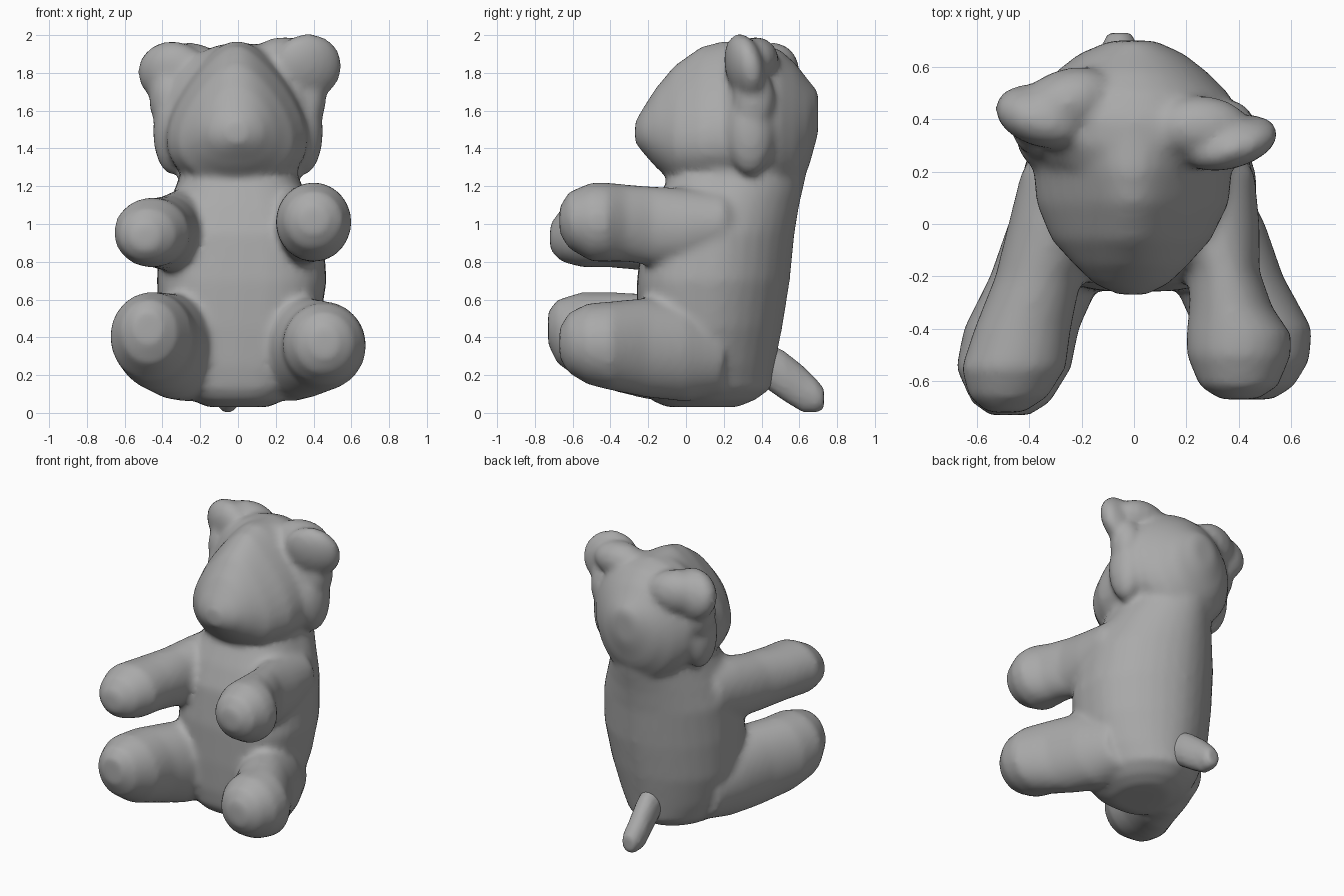
import bpy, bmesh, math
from mathutils import Matrix, Euler

cube = bpy.data.objects.get("Cube")
if cube:
    bpy.data.objects.remove(cube, do_unlink=True)

grey = bpy.data.materials.new("plain grey")
grey.use_nodes = True
COLOUR = (0.4, 0.4, 0.4, 1)
grey.diffuse_color = COLOUR
grey.node_tree.nodes["Principled BSDF"].inputs["Base Color"].default_value = COLOUR


def loft(bm, axis, stations, low_power=1.0, high_power=1.0, sides=32):
    """Skin rings along y or z: (position, x0, x1, low, high[, taper]).
    A power below 1 makes that half of each ring squarer, above 1 slimmer."""
    rings = []
    for t, x0, x1, v0, v1, *taper in stations:
        k = taper[0] if taper else 0
        ring = []
        for i in range(sides):
            a = math.tau * i / sides
            c, s = math.cos(a), math.sin(a)
            p = low_power if s < 0 else high_power
            c = math.copysign(abs(c) ** p, c)
            s = math.copysign(abs(s) ** p, s)
            x = (x0 + x1) / 2 + (x1 - x0) / 2 * c * (1 - k * s)
            v = (v0 + v1) / 2 + (v1 - v0) / 2 * s
            ring.append(bm.verts.new((x, t, v) if axis == "y" else (x, v, t)))
        rings.append(ring)
    for a, b in zip(rings, rings[1:]):
        for i in range(sides):
            j = (i + 1) % sides
            bm.faces.new((a[i], a[j], b[j], b[i]))
    bm.faces.new(rings[0])
    bm.faces.new(rings[-1])


def blob(bm, centre, radii, tilt=(0, 0, 0)):
    """Tilted ellipsoid."""
    m = Matrix.LocRotScale(centre, Euler([math.radians(a) for a in tilt]), radii)
    bmesh.ops.create_uvsphere(bm, u_segments=24, v_segments=16, radius=1, matrix=m)


def finish(bm, name, voxel, smooth):
    """Fuse the overlapping pieces into one soft skin."""
    bmesh.ops.recalc_face_normals(bm, faces=bm.faces)
    me = bpy.data.meshes.new(name)
    bm.to_mesh(me)
    bm.free()
    ob = bpy.data.objects.new(name, me)
    bpy.context.collection.objects.link(ob)
    me.materials.append(grey)
    bpy.context.view_layer.objects.active = ob
    ob.select_set(True)
    fuse = ob.modifiers.new("fuse", 'REMESH')
    fuse.mode = 'VOXEL'
    fuse.voxel_size = voxel
    fuse.use_smooth_shade = True
    soften = ob.modifiers.new("soften", 'SMOOTH')
    soften.factor = 0.5
    soften.iterations = smooth
    for m in ("fuse", "soften"):
        bpy.ops.object.modifier_apply(modifier=m)
    bpy.ops.object.shade_smooth()
    ob.select_set(False)


bm = bmesh.new()
# torso: broad flat belly, rounder back, narrow seat
loft(bm, "z", [
    (0.03, -0.16, 0.16, -0.10, 0.27),
    (0.07, -0.25, 0.25, -0.19, 0.37),
    (0.13, -0.31, 0.31, -0.23, 0.45),
    (0.25, -0.37, 0.37, -0.25, 0.47),
    (0.45, -0.42, 0.43, -0.26, 0.51),
    (0.70, -0.43, 0.47, -0.26, 0.55),
    (0.95, -0.42, 0.45, -0.23, 0.575),
    (1.10, -0.37, 0.39, -0.17, 0.60),
    (1.25, -0.31, 0.32, -0.09, 0.635),
    (1.40, -0.30, 0.30, 0.02, 0.66),
    (1.55, -0.25, 0.25, 0.10, 0.67)], 0.7, 1.1)
# right arm
loft(bm, "y", [
    (-0.72, -0.56, -0.42, 0.86, 1.00),
    (-0.66, -0.63, -0.33, 0.80, 1.08),
    (-0.55, -0.66, -0.26, 0.77, 1.14),
    (-0.40, -0.61, -0.24, 0.77, 1.14),
    (-0.20, -0.53, -0.20, 0.75, 1.15),
    (0.00, -0.48, -0.10, 0.74, 1.18),
    (0.20, -0.43, -0.05, 0.80, 1.18),
    (0.32, -0.32, -0.08, 0.90, 1.12)])
# left arm, with a paw wider than the wrist
loft(bm, "y", [
    (-0.67, 0.33, 0.47, 0.95, 1.09),
    (-0.62, 0.25, 0.55, 0.87, 1.17),
    (-0.50, 0.20, 0.60, 0.80, 1.22),
    (-0.42, 0.20, 0.60, 0.80, 1.22),
    (-0.32, 0.21, 0.53, 0.80, 1.21),
    (-0.18, 0.21, 0.48, 0.78, 1.20),
    (0.00, 0.12, 0.48, 0.76, 1.19),
    (0.20, 0.08, 0.46, 0.82, 1.18),
    (0.32, 0.08, 0.36, 0.90, 1.12)])
# right leg
loft(bm, "y", [
    (-0.73, -0.55, -0.40, 0.36, 0.54),
    (-0.68, -0.62, -0.32, 0.26, 0.60),
    (-0.55, -0.68, -0.24, 0.17, 0.64),
    (-0.40, -0.65, -0.21, 0.12, 0.64),
    (-0.20, -0.55, -0.12, 0.07, 0.63),
    (0.00, -0.48, -0.05, 0.06, 0.60),
    (0.20, -0.40, -0.05, 0.10, 0.50)])
# left leg
loft(bm, "y", [
    (-0.67, 0.39, 0.53, 0.29, 0.45),
    (-0.62, 0.30, 0.61, 0.21, 0.53),
    (-0.52, 0.24, 0.67, 0.15, 0.58),
    (-0.40, 0.23, 0.68, 0.12, 0.59),
    (-0.20, 0.14, 0.57, 0.08, 0.61),
    (0.00, 0.05, 0.50, 0.06, 0.60),
    (0.20, 0.05, 0.40, 0.10, 0.50)])
# head: wedge-shaped muzzle
loft(bm, "y", [
    (-0.27, -0.06, 0.05, 1.43, 1.54),
    (-0.23, -0.15, 0.13, 1.38, 1.61, 0.1),
    (-0.16, -0.22, 0.20, 1.30, 1.72, 0.2),
    (-0.06, -0.30, 0.28, 1.21, 1.84, 0.35),
    (0.08, -0.345, 0.335, 1.19, 1.94, 0.45),
    (0.20, -0.36, 0.35, 1.18, 1.97, 0.40),
    (0.35, -0.37, 0.37, 1.18, 1.96, 0.20)])
# skull
loft(bm, "y", [
    (0.23, -0.36, 0.36, 1.24, 1.93, 0.10),
    (0.30, -0.41, 0.42, 1.20, 1.96, 0.06),
    (0.40, -0.41, 0.41, 1.18, 1.96),
    (0.50, -0.37, 0.36, 1.16, 1.92),
    (0.58, -0.30, 0.28, 1.18, 1.85),
    (0.65, -0.21, 0.19, 1.30, 1.76),
    (0.70, -0.09, 0.08, 1.48, 1.70)])
# cheeks
for side in (-1, 1):
    blob(bm, (side * 0.345, 0.34, 1.49), (0.105, 0.13, 0.23))
# right and left ears, each with a thick root
blob(bm, (-0.345, 0.41, 1.80), (0.19, 0.115, 0.17), (12, 0, -15))
blob(bm, (-0.26, 0.46, 1.81), (0.20, 0.13, 0.15), (0, 0, 20))
blob(bm, (-0.37, 0.38, 1.66), (0.10, 0.12, 0.17))
blob(bm, (0.365, 0.31, 1.83), (0.19, 0.095, 0.18), (12, 0, 15))
blob(bm, (0.25, 0.37, 1.87), (0.19, 0.12, 0.12))
blob(bm, (0.37, 0.36, 1.66), (0.095, 0.11, 0.17))
finish(bm, "bear_body", 0.022, 7)

# tail
bm = bmesh.new()
loft(bm, "y", [
    (0.42, -0.11, 0.05, 0.13, 0.38),
    (0.52, -0.12, 0.04, 0.06, 0.33),
    (0.62, -0.13, 0.02, 0.00, 0.25),
    (0.69, -0.12, 0.01, 0.00, 0.18),
    (0.73, -0.10, -0.01, 0.02, 0.13)], sides=14)
finish(bm, "tail", 0.015, 3)
